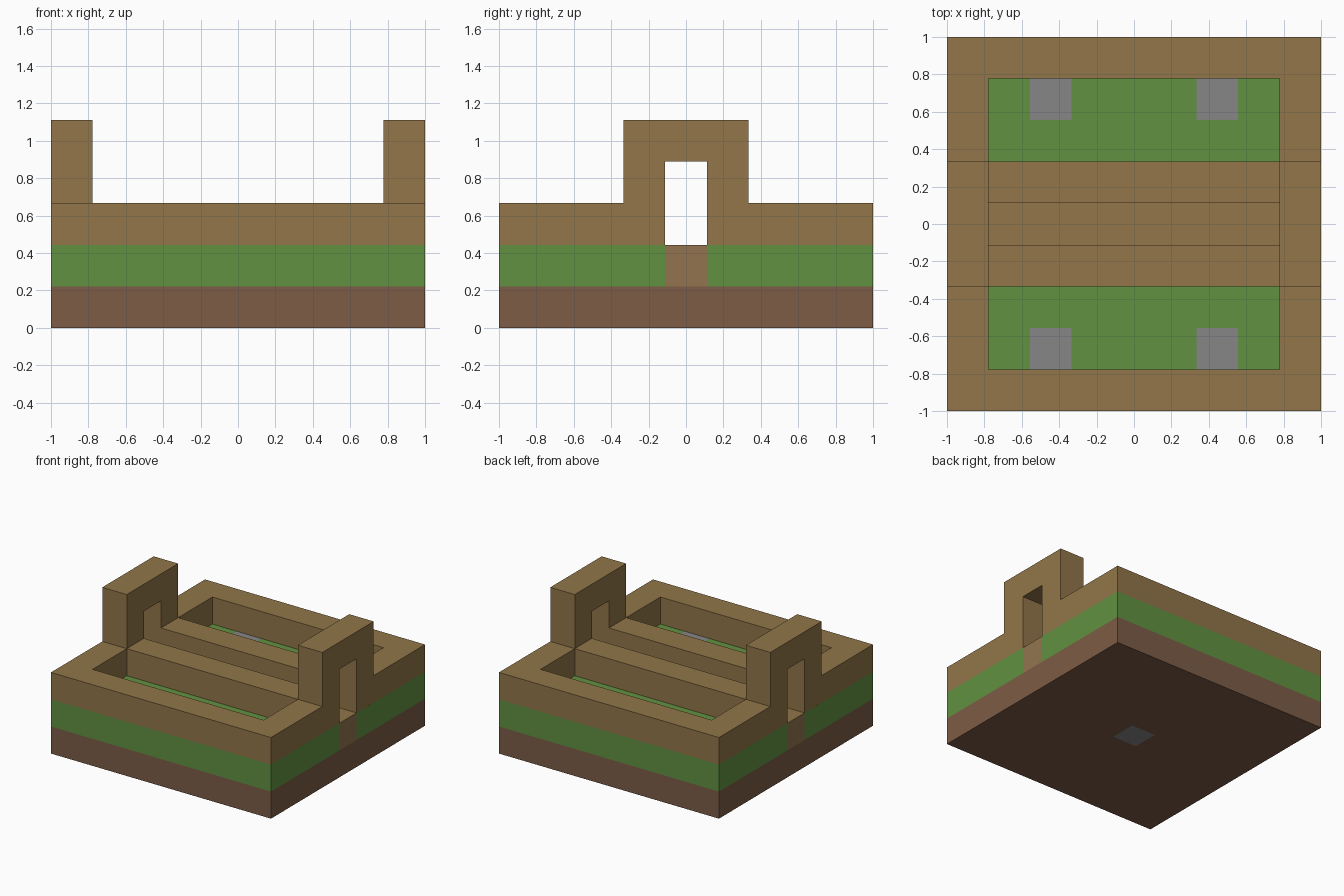
import bpy
import bmesh
import math
from mathutils import Vector

cube = bpy.data.objects.get("Cube")
if cube:
    bpy.data.objects.remove(cube, do_unlink=True)

U = 2 / 9      # one block
R = 4          # blocks from the centre to the rim


def material(name, rgb):
    lin = [((c / 255 + 0.055) / 1.055) ** 2.4 for c in rgb]
    m = bpy.data.materials.new(name)
    m.use_nodes = True
    m.diffuse_color = (*lin, 1)
    m.node_tree.nodes["Principled BSDF"].inputs["Base Color"].default_value = (*lin, 1)
    return m


dirt = material("dirt brown", (125, 92, 70))
grass = material("grass green", (97, 145, 64))
wood = material("plank tan", (146, 118, 73))
path_side = material("path side brown", (147, 116, 79))
stone = material("stone grey", (134, 134, 134))

filled = {}    # block position -> part name
parts = {}     # part name -> materials for level faces and upright faces


def fill(name, xs, ys, zs, top, side=None):
    """Claim a box of blocks for a part; later parts replace earlier ones."""
    parts[name] = (top, side or top)
    for x in xs:
        for y in ys:
            for z in zs:
                filled[x, y, z] = name


def span(a, b):
    return range(a, b + 1)


full = span(-R, R)

# Ground layers
fill("dirt_base", full, full, [0], dirt)
fill("base_stone", [0], [0], [0], stone)
fill("grass_layer", full, full, [1], grass)
fill("path", full, [0], [1], wood, path_side)
fill("floor_stones", [-2, 2], [-3, 3], [1], stone)

# Raised rim and the two walls that line the path
for side, s in (("front", -1), ("back", 1)):
    fill(side + "_rim", full, [s * R], [2], wood)
    fill(side + "_path_wall", full, [s], [2], wood)
for side, s in (("right", -1), ("left", 1)):
    for y in (span(-R + 1, -2), span(2, R - 1)):
        fill(side + "_rim", [s * R], y, [2], wood)

    # Gateway over each end of the path
    fill(side + "_gate", [s * R], [-1, 1], [3, 4], wood)
    fill(side + "_gate", [s * R], [0], [4], wood)


def build(name):
    """Make a part from its exposed block faces, merged into large flat faces."""
    bm = bmesh.new()
    for cell in [c for c, n in filled.items() if n == name]:
        for axis in range(3):
            for sign in (-1, 1):
                n = Vector((0, 0, 0))
                n[axis] = sign
                if tuple(int(c + d) for c, d in zip(cell, n)) in filled:
                    continue
                a = Vector((0, 0, 0))
                a[(axis + 1) % 3] = 1
                b = n.cross(a)
                mid = Vector(cell) + Vector((0, 0, 0.5)) + n / 2
                corners = [mid + (a * i + b * j) / 2
                           for i, j in ((-1, -1), (1, -1), (1, 1), (-1, 1))]
                face = bm.faces.new([bm.verts.new(c * U) for c in corners])
                face.material_index = 0 if axis == 2 else 1
    bmesh.ops.remove_doubles(bm, verts=bm.verts, dist=U / 100)
    bmesh.ops.dissolve_limit(bm, angle_limit=math.radians(1), verts=bm.verts,
                             edges=bm.edges, delimit={'MATERIAL'})
    mesh = bpy.data.meshes.new(name)
    bm.to_mesh(mesh)
    bm.free()
    for m in parts[name]:
        mesh.materials.append(m)
    bpy.context.collection.objects.link(bpy.data.objects.new(name, mesh))


for part in parts:
    build(part)
